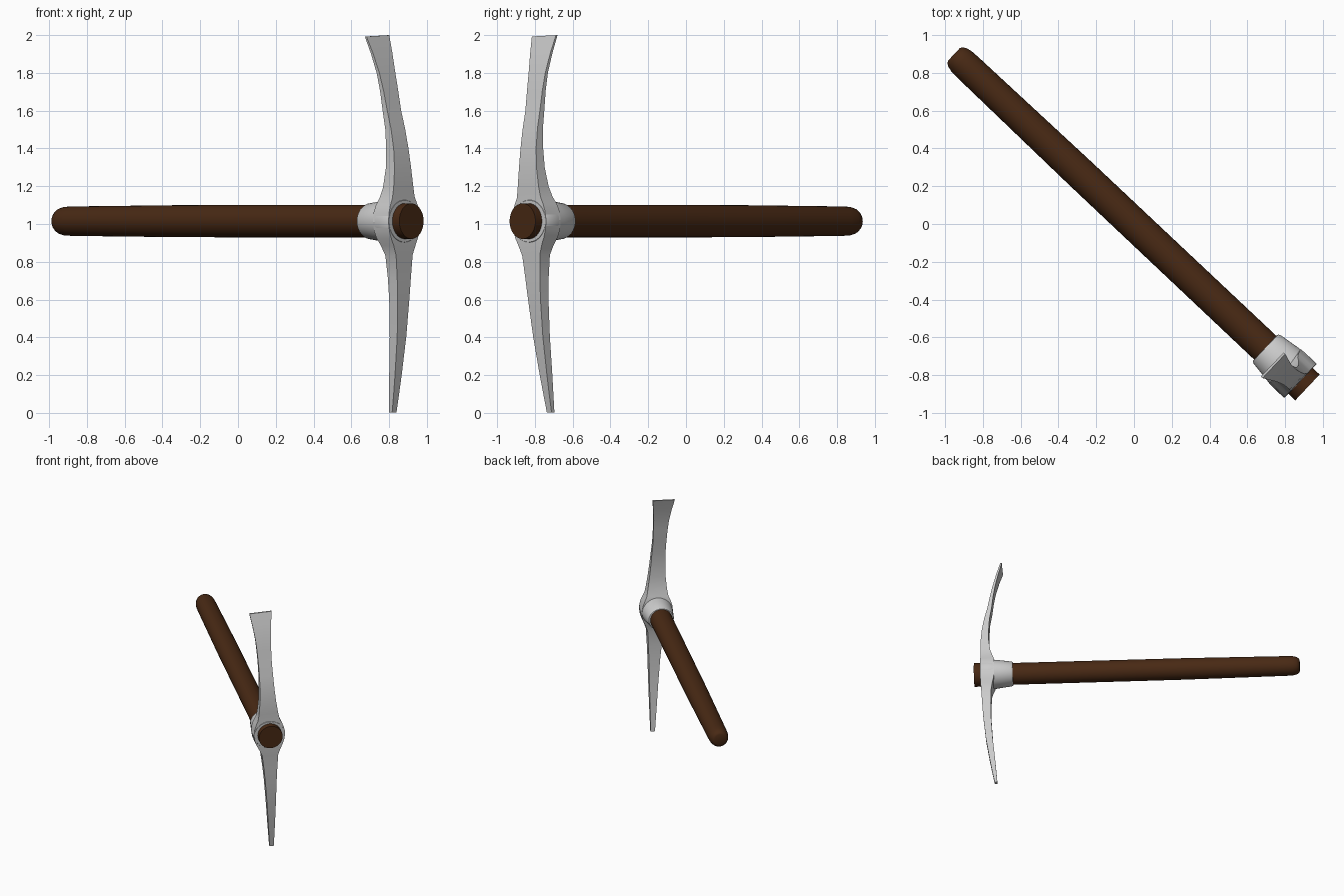
import bpy, bmesh
from math import radians, sin, cos, pi
from mathutils import Matrix

if "Cube" in bpy.data.objects:
    bpy.data.objects.remove(bpy.data.objects["Cube"])

# Local frame: x runs along the handle towards the head, z runs along the blades
AIM = Matrix.Translation((0, 0, 1.015)) @ Matrix.Rotation(radians(-43.3), 4, 'Z')
ROLL = Matrix.Rotation(radians(2.3), 4, 'X')


def loft(name, rings, matrix, angle):
    """Skin a list of equal-length vertex rings and cap both ends."""
    bm = bmesh.new()
    loops = [[bm.verts.new(p) for p in ring] for ring in rings]
    n = len(loops[0])
    for lo, hi in zip(loops, loops[1:]):
        for i in range(n):
            j = (i + 1) % n
            bm.faces.new((lo[i], lo[j], hi[j], hi[i]))
    bm.faces.new(loops[0])
    bm.faces.new(loops[-1])
    bmesh.ops.recalc_face_normals(bm, faces=bm.faces)
    mesh = bpy.data.meshes.new(name)
    bm.to_mesh(mesh)
    bm.free()
    obj = bpy.data.objects.new(name, mesh)
    bpy.context.collection.objects.link(obj)
    obj.matrix_world = matrix
    bpy.ops.object.select_all(action='DESELECT')
    obj.select_set(True)
    bpy.context.view_layer.objects.active = obj
    bpy.ops.object.shade_smooth_by_angle(angle=radians(angle))
    return obj


def turned(profile, sides=32, squash=1.0):
    """Rings around the handle axis from (position, radius) pairs."""
    return [[(x, r * cos(2 * pi * i / sides), squash * r * sin(2 * pi * i / sides))
             for i in range(sides)] for x, r in profile]


# Wooden handle, rounded butt, slightly swollen at the head
handle = loft("handle", turned([
    (-1.310, 0.045), (-1.303, 0.058), (-1.285, 0.069), (-1.255, 0.076),
    (-1.2, 0.078), (-0.4, 0.085), (0.95, 0.086), (1.15, 0.094), (1.262, 0.094)]),
    AIM, 40)
wood = bpy.data.materials.new("dark_wood")
wood.diffuse_color = (0.065, 0.022, 0.007, 1)
wood.use_nodes = True
wood.node_tree.nodes["Principled BSDF"].inputs["Base Color"].default_value = wood.diffuse_color
handle.data.materials.append(wood)

# Tapered collar around the eye
loft("eye_collar", turned([
    (0.955, 0.088), (0.957, 0.098), (0.968, 0.104), (1.06, 0.117),
    (1.12, 0.125), (1.205, 0.125), (1.212, 0.120), (1.212, 0.092)],
    squash=0.92), AIM @ ROLL, 40)

# Blades: (height, middle of thickness, half width, half thickness)
eye = [(0.0, 1.155, 0.124, 0.057), (0.05, 1.155, 0.117, 0.056),
       (0.09, 1.157, 0.103, 0.053), (0.125, 1.162, 0.086, 0.047)]
adze = eye + [(0.18, 1.172, 0.076, 0.039), (0.28, 1.178, 0.064, 0.032),
              (0.385, 1.174, 0.057, 0.027), (0.49, 1.162, 0.054, 0.021),
              (0.585, 1.142, 0.053, 0.017), (0.69, 1.126, 0.056, 0.013),
              (0.785, 1.107, 0.061, 0.010), (0.89, 1.079, 0.074, 0.008),
              (0.982, 1.049, 0.088, 0.006)]
pick = eye + [(0.18, 1.165, 0.064, 0.039), (0.3, 1.163, 0.053, 0.034),
              (0.415, 1.158, 0.045, 0.031), (0.615, 1.141, 0.035, 0.027),
              (0.815, 1.115, 0.026, 0.021), (0.92, 1.101, 0.021, 0.016),
              (1.014, 1.088, 0.017, 0.011)]


def blade(name, sections, sign):
    loft(name, [[(m - t, -w, sign * z), (m + t, -w, sign * z),
                 (m + t, w, sign * z), (m - t, w, sign * z)]
                for z, m, w, t in sections], AIM @ ROLL, 35)


blade("adze_blade", adze, 1)
blade("pick_point", pick, -1)
